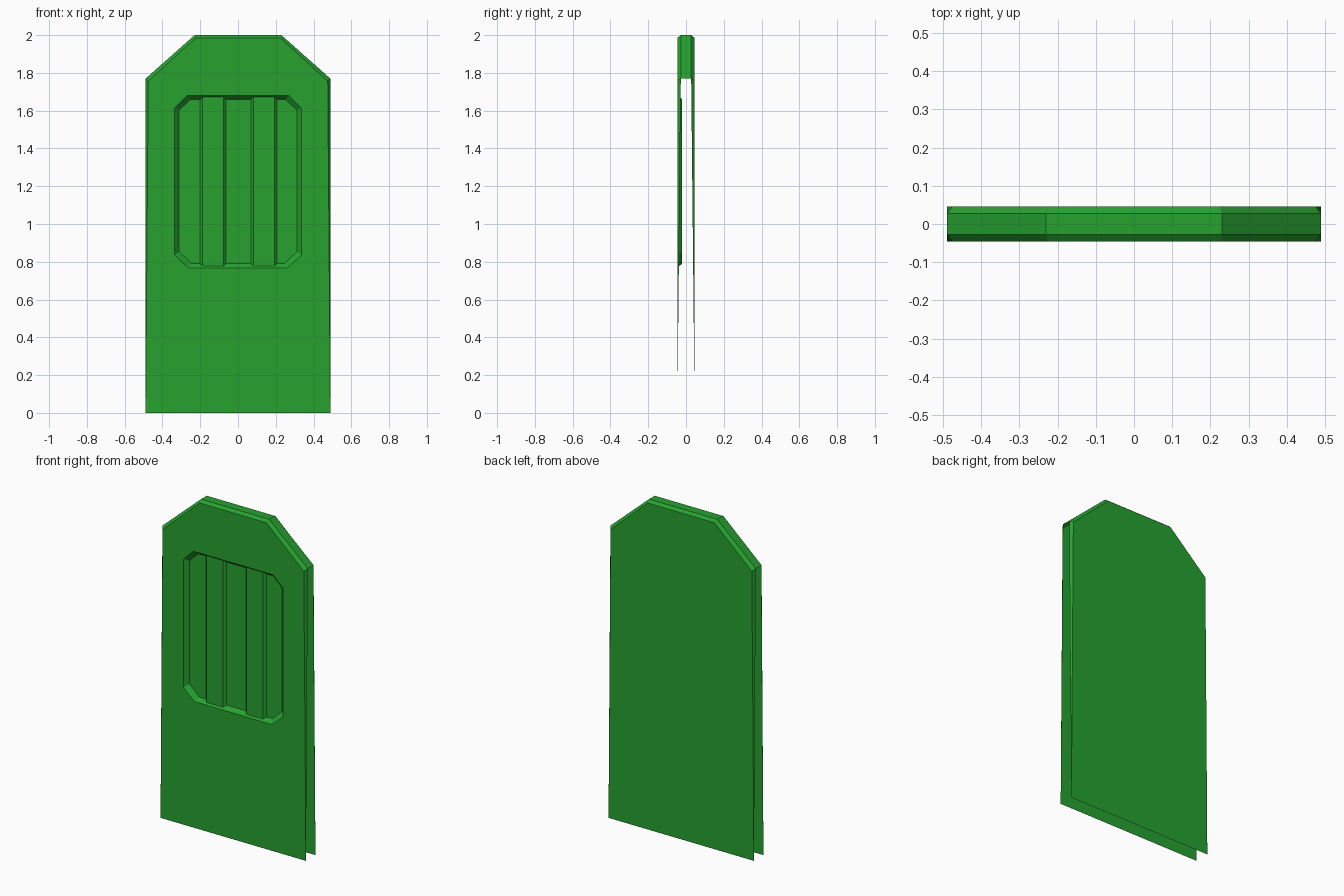
import bpy, bmesh
from mathutils import Vector

if "Cube" in bpy.data.objects:
    bpy.data.objects.remove(bpy.data.objects["Cube"])

mat = bpy.data.materials.new("green_paint")
mat.diffuse_color = (0.02, 0.36, 0.03, 1)
mat.use_nodes = True
mat.node_tree.nodes["Principled BSDF"].inputs["Base Color"].default_value = mat.diffuse_color

Y_FACE, Y_EDGE, Y_BAR, Y_RECESS = -0.046, -0.0275, -0.035, -0.021


def mirrored(half):
    """Right-hand profile (bottom to top) closed by its left-hand mirror."""
    return half + [(-x, z) for x, z in reversed(half)]


def ring(bm, pts, y):
    return [bm.verts.new((x, y, z)) for x, z in pts]


def loop_edges(bm, vs):
    return [bm.edges.new((vs[i], vs[(i + 1) % len(vs)])) for i in range(len(vs))]


def finish(bm, name, centre):
    """Turn every face away from the centre point and make the object."""
    bm.normal_update()
    for f in bm.faces:
        if f.normal.dot(f.calc_center_median() - Vector(centre)) < 0:
            f.normal_flip()
    me = bpy.data.meshes.new(name)
    bm.to_mesh(me)
    bm.free()
    ob = bpy.data.objects.new(name, me)
    bpy.context.collection.objects.link(ob)
    me.materials.append(mat)
    return ob


face = mirrored([(0.489, 0), (0.475, 1.757), (0.224, 1.985)])
edge = mirrored([(0.489, 1.77), (0.23, 2.0)])
opening = mirrored([(0.262, 0.768), (0.335, 0.835), (0.335, 1.615), (0.268, 1.68)])
floor = mirrored([(0.245, 0.79), (0.312, 0.853), (0.312, 1.602), (0.252, 1.66)])

# Door shell: front face with window hole, plain back, chamfered rim, open sides
bm = bmesh.new()
rims = []
for s in (1, -1):
    f = ring(bm, face, s * Y_FACE)
    e = ring(bm, edge, s * Y_EDGE)
    rims.append(e)
    if s == 1:
        edges = loop_edges(bm, f) + loop_edges(bm, ring(bm, opening, Y_FACE))
        bmesh.ops.triangle_fill(bm, edges=edges, use_beauty=True, normal=(0, -1, 0))
    else:
        bm.faces.new(f)
    for i in range(3):
        bm.faces.new((f[i + 1], f[i + 2], e[i + 1], e[i]))
    # long chamfers that taper to nothing at the foot
    bm.faces.new((f[0], f[1], e[0]))
    bm.faces.new((f[5], f[4], e[3]))
for i in range(3):
    bm.faces.new((rims[0][i], rims[0][i + 1], rims[1][i + 1], rims[1][i]))
finish(bm, "door_shell", (0, 0, 1))

# Window recess: sloped walls and floor
bm = bmesh.new()
o, r = ring(bm, opening, Y_FACE), ring(bm, floor, Y_RECESS)
for i in range(8):
    j = (i + 1) % 8
    bm.faces.new((o[i], o[j], r[j], r[i]))
bm.faces.new(r)
finish(bm, "window_recess", (0, 5, 1.2))

# Two raised upright slats with sloped sides
for side, x in (("left", -0.132), ("right", 0.137)):
    bm = bmesh.new()
    section = [(-0.069, Y_RECESS), (-0.055, Y_BAR), (0.055, Y_BAR), (0.069, Y_RECESS)]
    lo, hi = [], []
    for dx, y in section:
        d = 0.012 if y == Y_BAR else 0
        lo.append(bm.verts.new((x + dx, y, 0.79 - d)))
        hi.append(bm.verts.new((x + dx, y, 1.66 + d)))
    for i in range(3):
        bm.faces.new((lo[i], lo[i + 1], hi[i + 1], hi[i]))
    finish(bm, "window_slat_" + side, (x, 0, 1.22))
